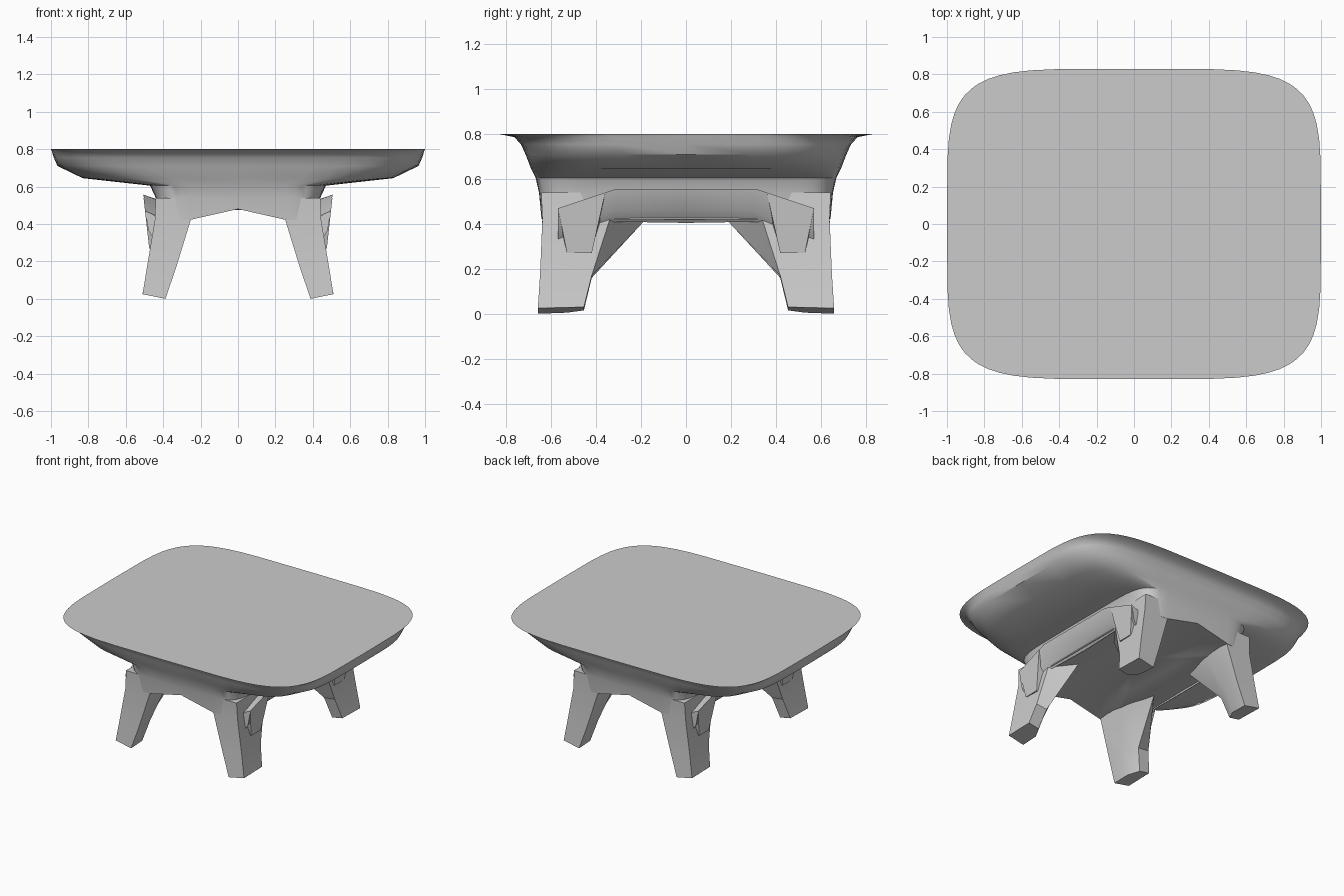
import bpy, bmesh, math

if "Cube" in bpy.data.objects:
    bpy.data.objects.remove(bpy.data.objects["Cube"])


def finish(name, bm, angle=35):
    bmesh.ops.recalc_face_normals(bm, faces=bm.faces[:])
    mesh = bpy.data.meshes.new(name)
    bm.to_mesh(mesh)
    bm.free()
    ob = bpy.data.objects.new(name, mesh)
    bpy.context.collection.objects.link(ob)
    bpy.ops.object.select_all(action='DESELECT')
    ob.select_set(True)
    bpy.context.view_layer.objects.active = ob
    bpy.ops.object.shade_smooth_by_angle(angle=math.radians(angle))
    return ob


def loft(name, sections, angle=35):
    """Skin a list of equal-length closed sections and cap both ends."""
    bm = bmesh.new()
    rings = [[bm.verts.new(p) for p in s] for s in sections]
    n = len(rings[0])
    for a, b in zip(rings, rings[1:]):
        for i in range(n):
            j = (i + 1) % n
            bm.faces.new((a[i], a[j], b[j], b[i]))
    bm.faces.new(rings[0])
    bm.faces.new(rings[-1])
    return finish(name, bm, angle)


def arch(x):
    """Height of the arched underside."""
    return 0.48 - 0.06 * min(1.0, abs(x) / 0.26) ** 2


def ring(a, b, z, power=5.0, count=56):
    """Rounded-rectangle outline; z None follows the arch."""
    pts = []
    for i in range(count):
        t = 2 * math.pi * (i + 0.0) / count
        c, s = math.cos(t), math.sin(t)
        x = a * math.copysign(abs(c) ** (2 / power), c)
        y = b * math.copysign(abs(s) ** (2 / power), s)
        pts.append((x, y, arch(x) if z is None else z))
    return pts


# table top flowing into the central body, closed by the arched underside
loft("table_body", [
    ring(1.00, 0.83, 0.80),
    ring(0.995, 0.765, 0.787),
    ring(0.985, 0.735, 0.755),
    ring(0.965, 0.715, 0.71),
    ring(0.83, 0.69, 0.645),
    ring(0.47, 0.67, 0.605, 7),
    ring(0.44, 0.655, 0.54, 8),
    ring(0.44, 0.645, None, 8),
    ring(0.30, 0.45, None, 8),
    ring(0.20, 0.28, None, 8),
    ring(0.08, 0.10, None, 8),
], 40)

# splayed legs with a web running inward along the side
leg_sections = [
    [(0.44, 0.645, 0.54), (0.24, 0.645, 0.54), (0.23, 0.30, 0.54),
     (0.28, 0.10, 0.54), (0.43, 0.25, 0.54)],
    [(0.445, 0.64, 0.42), (0.25, 0.64, 0.43), (0.26, 0.42, 0.42),
     (0.32, 0.18, 0.42), (0.445, 0.34, 0.42)],
    [(0.485, 0.65, 0.18), (0.33, 0.65, 0.17), (0.335, 0.52, 0.16),
     (0.39, 0.42, 0.16), (0.475, 0.42, 0.17)],
    [(0.51, 0.66, 0.025), (0.388, 0.66, 0.0), (0.39, 0.53, 0.005),
     (0.43, 0.455, 0.015), (0.51, 0.455, 0.03)],
]
for sx, side in ((-1, "left"), (1, "right")):
    for sy, end in ((-1, "front"), (1, "back")):
        loft(f"{end}_{side}_leg",
             [[(sx * x, sy * y, z) for x, y, z in s] for s in leg_sections])

# flared rail between the legs on each side, dropping to the legs at its ends
half = [(0.53, 0.46, 0.475, 0.22, 0.25),
        (0.57, 0.44, 0.497, 0.30, 0.47),
        (0.31, 0.425, 0.505, 0.41, 0.557),
        (0.00, 0.42, 0.505, 0.405, 0.557)]
stations = half + [(-y, a, b, c, d) for y, a, b, c, d in half[2::-1]]
for sx, side in ((-1, "left"), (1, "right")):
    loft(f"{side}_rail", [
        [(sx * xi, y, zb), (sx * (xi + xo) / 2 + sx * 0.01, y, (zb + zt) / 2 - 0.02),
         (sx * xo, y, zt), (sx * xi, y, zt - 0.03)]
        for y, xi, xo, zb, zt in stations[1:-1]])
    # fin tapering down the outside of each leg
    for sy, end in ((-1, "front"), (1, "back")):
        loft(f"{end}_{side}_leg_fin", [
            [(sx * x, sy * y, z) for x, y, z in s] for s in (
                [(0.497, 0.57, 0.47), (0.505, 0.36, 0.54), (0.43, 0.36, 0.48), (0.43, 0.57, 0.44)],
                [(0.475, 0.53, 0.27), (0.475, 0.42, 0.27), (0.44, 0.42, 0.27), (0.44, 0.53, 0.27)])])
